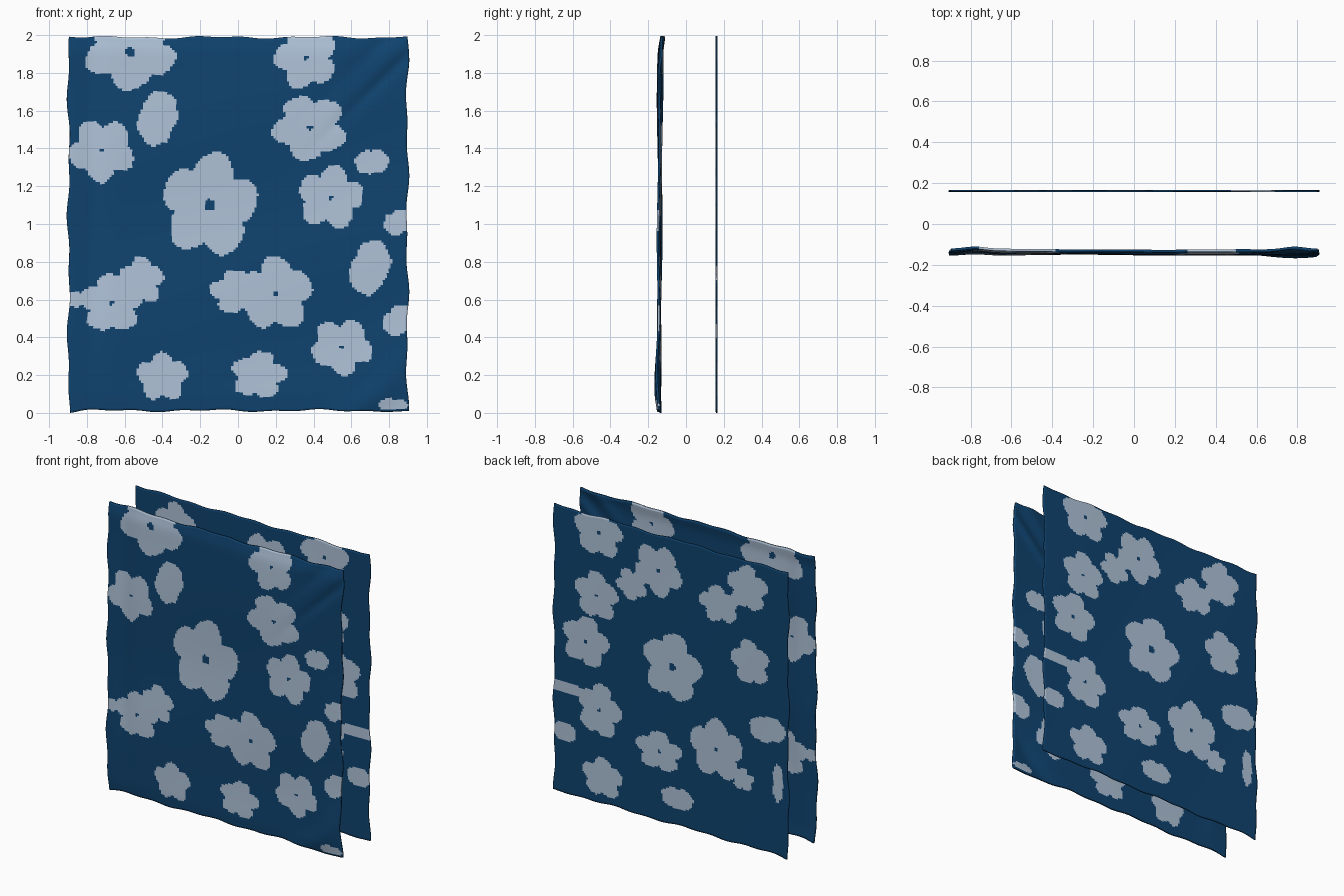
import bpy, bmesh, math

NX, NZ = 144, 160


def material(name, rgb):
    m = bpy.data.materials.new(name)
    m.diffuse_color = (*rgb, 1)
    return m


blue = material("deep blue cloth", (0.0048, 0.056, 0.158))
pale = material("pale flower print", (0.43, 0.545, 0.69))

# blossoms: x, z, half width, half height, petals, petal angle
FRONT = [
    (-.57, 1.91, .25, .20, 5, -90), (.36, 1.88, .17, .17, 5, -110),
    (-.425, 1.56, .12, .15, 2, 60), (-.72, 1.39, .18, .17, 5, 50),
    (.38, 1.51, .20, .18, 5, 45), (.71, 1.33, .09, .08, 2, 10),
    (-.15, 1.10, .26, .28, 5, 82), (.49, 1.14, .18, .17, 5, 80),
    (.85, 1.01, .08, .08, 2, 30), (.70, .77, .12, .15, 2, 55),
    (-.67, .58, .17, .16, 5, 20), (-.51, .70, .12, .13, 5, 90),
    (-.87, .60, .07, .05, 2, 0), (.20, .63, .20, .20, 5, 90),
    (.00, .64, .15, .12, 5, 170), (.55, .35, .17, .15, 5, 130),
    (.85, .49, .09, .09, 2, 40), (-.40, .19, .14, .13, 5, 90),
    (.11, .20, .15, .13, 5, 80), (.82, .045, .08, .04, 2, 0)]
BACK = [
    (.555, 1.88, .19, .17, 5, 90), (.10, 1.74, .19, .18, 5, 120),
    (.30, 1.59, .12, .11, 5, 60), (.57, 1.44, .17, .17, 5, 90),
    (-.587, 1.80, .16, .16, 5, 90), (-.37, 1.63, .16, .13, 5, 150),
    (.655, 1.10, .18, .18, 5, 100), (-.01, 1.10, .23, .24, 5, 98),
    (-.61, 1.29, .15, .16, 5, 80), (.55, .65, .17, .19, 5, 100),
    (.80, .74, .13, .05, 2, 0), (.815, .43, .09, .08, 2, 0),
    (.09, .49, .18, .14, 5, 90), (-.35, .62, .21, .21, 5, 90),
    (-.55, .465, .09, .08, 5, 90), (-.74, .86, .14, .11, 2, 160),
    (-.82, .51, .05, .13, 2, 90), (.525, .19, .16, .14, 5, 90),
    (-.05, .20, .12, .09, 2, 0)]


def in_blossom(x, z, flowers):
    for cx, cz, rx, rz, n, a in flowers:
        u, v = (x - cx) / rx, (z - cz) / rz
        if u * u + v * v > 1.05:
            continue
        d, t = math.hypot(u, v), math.atan2(v, u)
        edge = .70 + .30 * abs(math.cos(n / 2 * (t - math.radians(a)))) ** .8
        edge += .03 * math.sin(7 * t + cx * 9)
        hole = .11 if n == 5 and rx > .22 else (.07 if n == 5 and rx > .16 else 0)
        if hole < d < edge:
            return True
    return False


def bump(d, w):
    return math.exp(-(d / w) ** 2)


# gentle drape and creases of the front cloth
def drape(x, z):
    y = -.142 + .004 * math.sin(3.1 * x + 2.3 * z) + .003 * math.sin(7 * z - 2 * x)
    y += .010 * bump(x + .78, .07) * min(1, z / .6)             # left fold
    y -= .012 * bump(math.hypot(x - .3, z - .62) - .68, .07) * bump(x - .7, .3) * bump(z, .5)
    y += .012 * bump(x - z + 1.2, .07) * bump(z - 2, .25)      # upper corner fold
    y += .012 * bump(x - z + 1.0, .05) * bump(z - 1.8, .25)
    y -= .010 * bump(x - .8, .15) * bump(z - .2, .25)
    y += .012 * bump(z - 2, .06)                                # top hem leans back
    return y + .006 * bump(z, .06)


def flat(x, z):
    return .161 + .0015 * math.sin(5 * x + 3 * z)


def cloth(name, depth, flowers, wobble, thickness):
    bm = bmesh.new()
    rows = []
    for j in range(NZ + 1):
        t = j / NZ
        row = []
        for i in range(NX + 1):
            s = 2 * i / NX - 1
            # uneven hems
            ex = .897 + wobble * (math.sin(19 * t + 2 * s) * .6 + math.sin(41 * t + s) * .5)
            ez = .988 + wobble * (math.sin(10 * s + 3 * t) * .5 + math.sin(23 * s + t) * .4)
            ez += .006 * bump(abs(s) - 1, .06)
            x, z = s * ex, 1 + (2 * t - 1) * ez
            row.append(bm.verts.new((x, depth(x, z), z)))
        rows.append(row)
    for j in range(NZ):
        for i in range(NX):
            f = bm.faces.new((rows[j][i], rows[j][i + 1], rows[j + 1][i + 1], rows[j + 1][i]))
            c = f.calc_center_median()
            f.material_index = int(in_blossom(c.x, c.z, flowers))
            f.smooth = True
    me = bpy.data.meshes.new(name)
    bm.to_mesh(me)
    bm.free()
    me.materials.append(blue)
    me.materials.append(pale)
    ob = bpy.data.objects.new(name, me)
    bpy.context.collection.objects.link(ob)
    mod = ob.modifiers.new("thickness", 'SOLIDIFY')
    mod.thickness = thickness
    mod.offset = 0


cloth("front_cloth", drape, FRONT, .009, .012)
cloth("back_cloth", flat, BACK, .009, .008)
